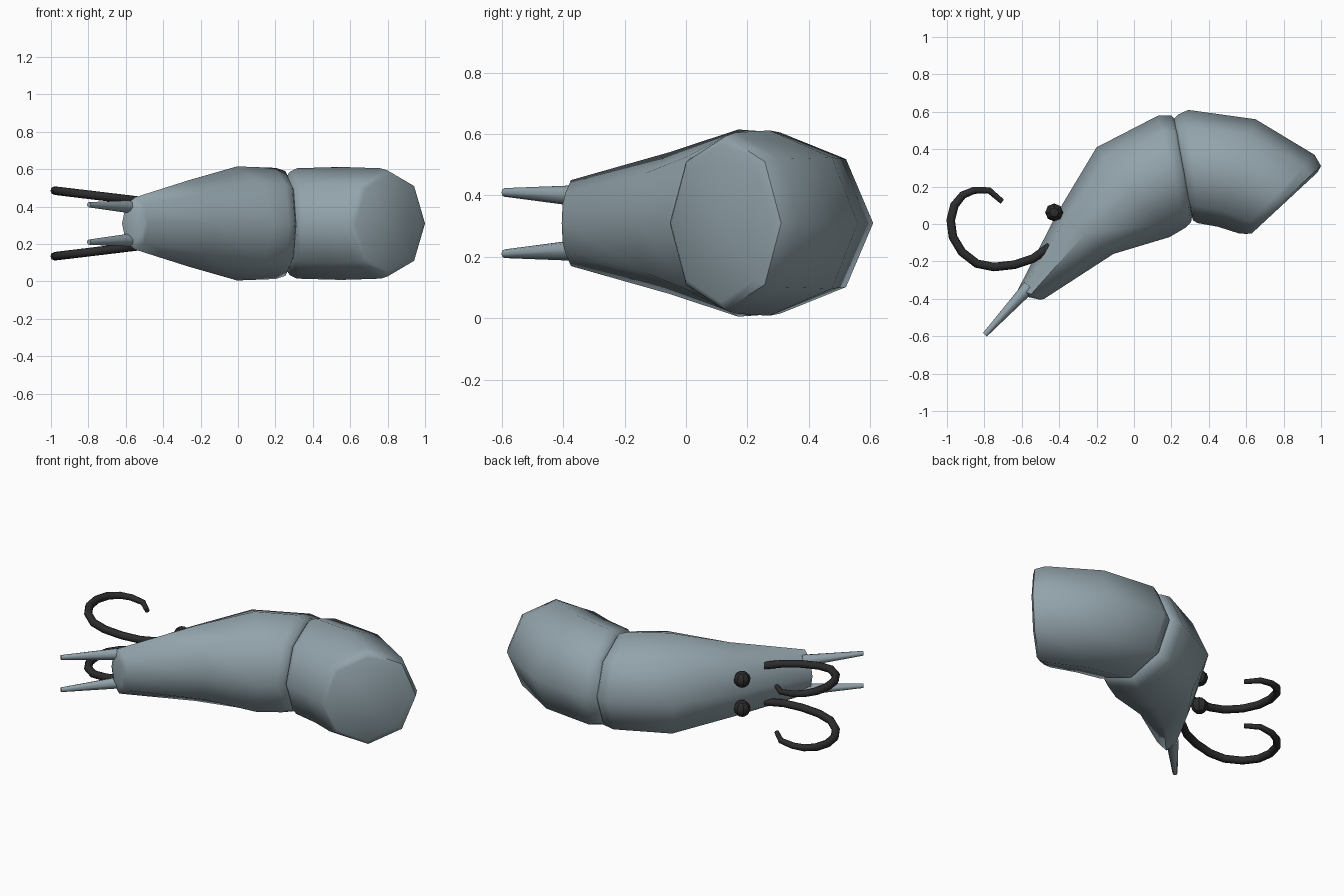
import bpy, bmesh, math
from mathutils import Vector

if "Cube" in bpy.data.objects:
    bpy.data.objects.remove(bpy.data.objects["Cube"])

MID = 0.31  # height of the symmetry plane


def material(name, rgb):
    m = bpy.data.materials.new(name)
    m.diffuse_color = (*rgb, 1)
    m.use_nodes = True
    m.node_tree.nodes["Principled BSDF"].inputs["Base Color"].default_value = m.diffuse_color
    return m


GREY = material("blue grey", (0.29, 0.37, 0.41))
BLACK = material("soft black", (0.025, 0.025, 0.025))


def loft(name, rings, sides, mat, angle):
    """Skin elliptical rings given as (centre, side vector, up vector)."""
    bm = bmesh.new()
    loops = []
    for c, s, u in rings:
        loops.append([bm.verts.new(c + s * math.cos(2 * math.pi * i / sides)
                                   + u * math.sin(2 * math.pi * i / sides))
                      for i in range(sides)])
    for a, b in zip(loops, loops[1:]):
        for i in range(sides):
            j = (i + 1) % sides
            bm.faces.new((a[i], a[j], b[j], b[i]))
    bm.faces.new(loops[0])
    bm.faces.new(loops[-1])
    bmesh.ops.recalc_face_normals(bm, faces=bm.faces)
    me = bpy.data.meshes.new(name)
    bm.to_mesh(me)
    bm.free()
    me.materials.append(mat)
    ob = bpy.data.objects.new(name, me)
    bpy.context.collection.objects.link(ob)
    smooth(ob, angle)
    return ob


def smooth(ob, angle):
    bpy.ops.object.select_all(action='DESELECT')
    ob.select_set(True)
    bpy.context.view_layer.objects.active = ob
    bpy.ops.object.shade_smooth_by_angle(angle=math.radians(angle))


def segment(name, rows):
    """Body piece: rows of back point, front point and half height."""
    rings = []
    for ax, ay, bx, by, h in rows:
        a, b = Vector((ax, ay, MID)), Vector((bx, by, MID))
        rings.append(((a + b) / 2, (a - b) / 2, Vector((0, 0, h))))
    return loft(name, rings, 8, GREY, 50)


def tube(name, pts, radii, sides, mat):
    """Round tube along a path, radius per point."""
    pts = [Vector(p) for p in pts]
    rings = []
    for i, p in enumerate(pts):
        t = (pts[min(i + 1, len(pts) - 1)] - pts[max(i - 1, 0)]).normalized()
        s = t.cross(Vector((0, 0, 1))).normalized()
        rings.append((p, s * radii[i], s.cross(t) * radii[i]))
    return loft(name, rings, sides, mat, 60)


# Front body, from snout to waist
segment("front_body", [
    (-0.59, -0.385, -0.50, -0.405, 0.09),
    (-0.62, -0.35, -0.48, -0.40, 0.14),
    (-0.41, 0.06, -0.11, -0.16, 0.232),
    (-0.20, 0.41, 0.19, -0.07, 0.305),
    (0.13, 0.58, 0.275, -0.02, 0.297),
    (0.20, 0.58, 0.305, 0.01, 0.28),
    (0.23, 0.55, 0.31, 0.04, 0.245),
])

# Rear body, from waist to blunt end
segment("rear_body", [
    (0.21, 0.56, 0.31, 0.04, 0.25),
    (0.235, 0.585, 0.315, 0.02, 0.275),
    (0.29, 0.61, 0.34, 0.005, 0.295),
    (0.65, 0.56, 0.45, -0.015, 0.302),
    (0.965, 0.37, 0.56, -0.05, 0.295),
    (1.0, 0.31, 0.60, -0.053, 0.283),
    (0.98, 0.275, 0.63, -0.05, 0.258),
])

# Paired parts, mirrored above and below the middle plane
FEELER = [(-0.45, -0.12), (-0.54, -0.185), (-0.64, -0.218), (-0.75, -0.23),
          (-0.84, -0.212), (-0.92, -0.15), (-0.968, -0.07), (-0.98, 0.02),
          (-0.96, 0.10), (-0.915, 0.155), (-0.855, 0.18), (-0.775, 0.18),
          (-0.705, 0.12)]
for side, k in (("left", 1), ("right", -1)):
    # Mouth spikes
    tube(side + "_spike",
         [(-0.56, -0.335, MID + k * 0.088), (-0.797, -0.592, MID + k * 0.10)],
         [0.036, 0.014], 8, GREY)
    # Curled feelers
    path = [(x, y, MID + k * (0.125 - 0.12 * (x + 0.56))) for x, y in FEELER]
    tube(side + "_feeler", path, [0.023] * 9 + [0.021, 0.019, 0.017, 0.014], 8, BLACK)
    # Eyes
    bpy.ops.mesh.primitive_uv_sphere_add(segments=8, ring_count=6, radius=0.048,
                                         location=(-0.427, 0.062, MID + k * 0.09))
    eye = bpy.context.object
    eye.name = side + "_eye"
    eye.data.materials.append(BLACK)
    smooth(eye, 30)
